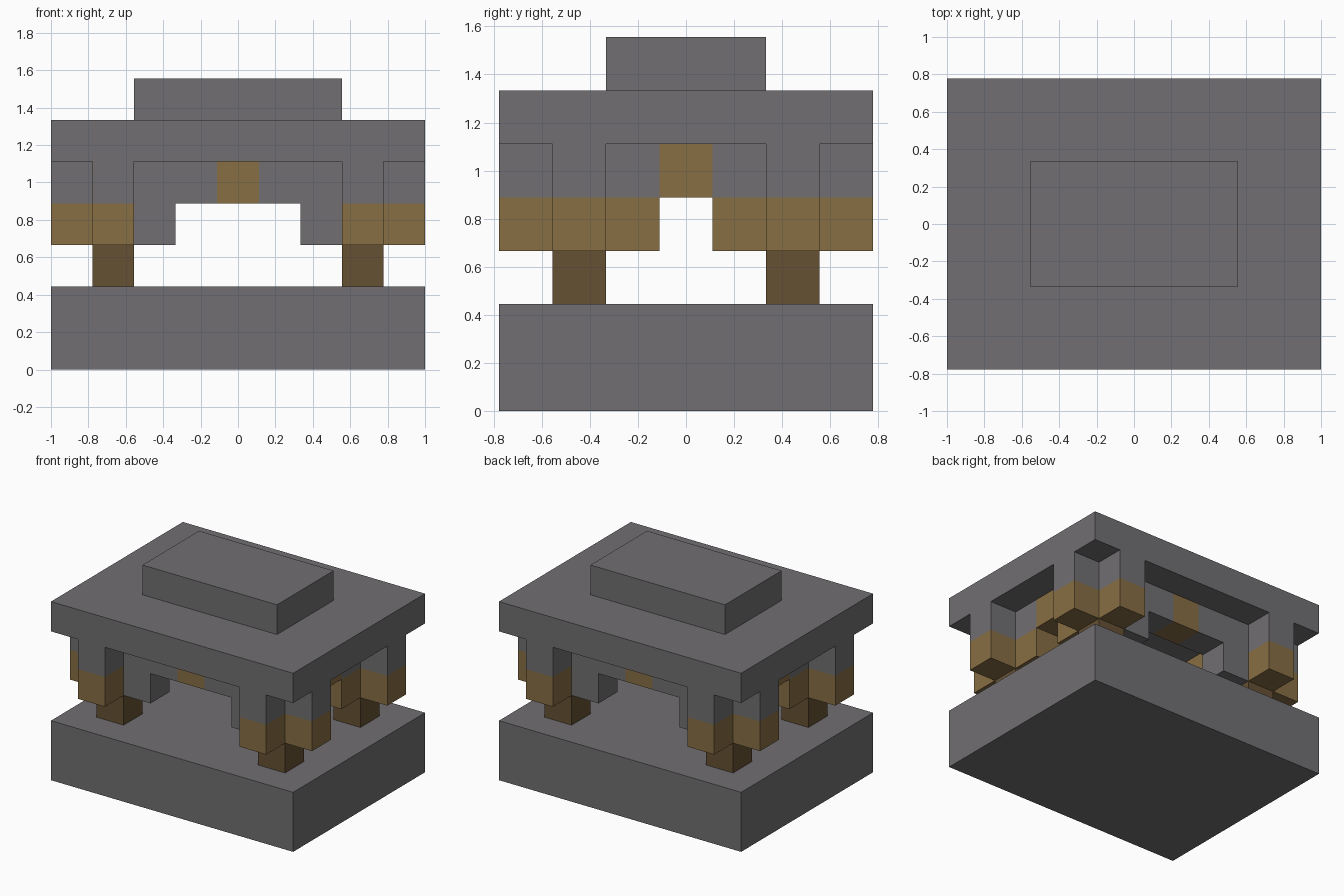
import bpy

if "Cube" in bpy.data.objects:
    bpy.data.objects.remove(bpy.data.objects["Cube"], do_unlink=True)

U = 2 / 9  # one block


def material(name, rgb):
    linear = [((c / 255 + 0.055) / 1.055) ** 2.4 for c in rgb]
    mat = bpy.data.materials.new(name)
    mat.use_nodes = True
    mat.diffuse_color = (*linear, 1)
    mat.node_tree.nodes["Principled BSDF"].inputs["Base Color"].default_value = (*linear, 1)
    return mat


stone = material("grey stone", (113, 111, 114))
wood = material("brown wood", (136, 110, 68))
dark_wood = material("dark wood", (101, 81, 51))


def box(name, mat, x, y, z):
    """Box spanning the given (low, high) ranges, measured in blocks."""
    spans = (x, y, z)
    bpy.ops.mesh.primitive_cube_add(size=1, location=[U * (a + b) / 2 for a, b in spans])
    obj = bpy.context.object
    obj.name = name
    obj.scale = [U * abs(b - a) for a, b in spans]
    bpy.ops.object.transform_apply(location=False, rotation=False, scale=True)
    obj.data.materials.append(mat)
    return obj


def flip(side, low, high):
    return tuple(sorted((side * low, side * high)))


# Base, roof slab and raised cap
box("base", stone, (-4.5, 4.5), (-3.5, 3.5), (0, 2))
box("roof_slab", stone, (-4.5, 4.5), (-3.5, 3.5), (5, 6))
box("roof_cap", stone, (-2.5, 2.5), (-1.5, 1.5), (6, 7))

LOWER, UPPER = (3, 4), (4, 5)

# Corner clusters: foot, core and brackets
for sx, x_name in ((1, "left"), (-1, "right")):
    for sy, y_name in ((-1, "front"), (1, "back")):
        tag = f"{y_name}_{x_name}"
        x_in, x_mid, x_out = flip(sx, 1.5, 2.5), flip(sx, 2.5, 3.5), flip(sx, 3.5, 4.5)
        y_in, y_mid, y_out = flip(sy, 0.5, 1.5), flip(sy, 1.5, 2.5), flip(sy, 2.5, 3.5)
        box(f"foot_{tag}", dark_wood, x_mid, y_mid, (2, 3))
        for part, x, y in (("core", x_mid, y_mid),
                           ("outer_bracket", x_mid, y_out),
                           ("side_bracket", x_out, y_mid),
                           ("side_arm", x_mid, y_in)):
            box(f"{part}_lower_{tag}", wood, x, y, LOWER)
            box(f"{part}_upper_{tag}", stone, x, y, UPPER)
        # Stone drop and half beam along the long side
        box(f"beam_drop_{tag}", stone, x_in, y_mid, LOWER)
        box(f"half_beam_{tag}", stone, flip(sx, 0.5, 2.5), y_mid, UPPER)

# Wooden keystones in the middle of each beam
for s, y_name, x_name in ((-1, "front", "right"), (1, "back", "left")):
    box(f"keystone_{y_name}", wood, (-0.5, 0.5), flip(s, 1.5, 2.5), UPPER)
    box(f"keystone_{x_name}", wood, flip(s, 2.5, 3.5), (-0.5, 0.5), UPPER)
